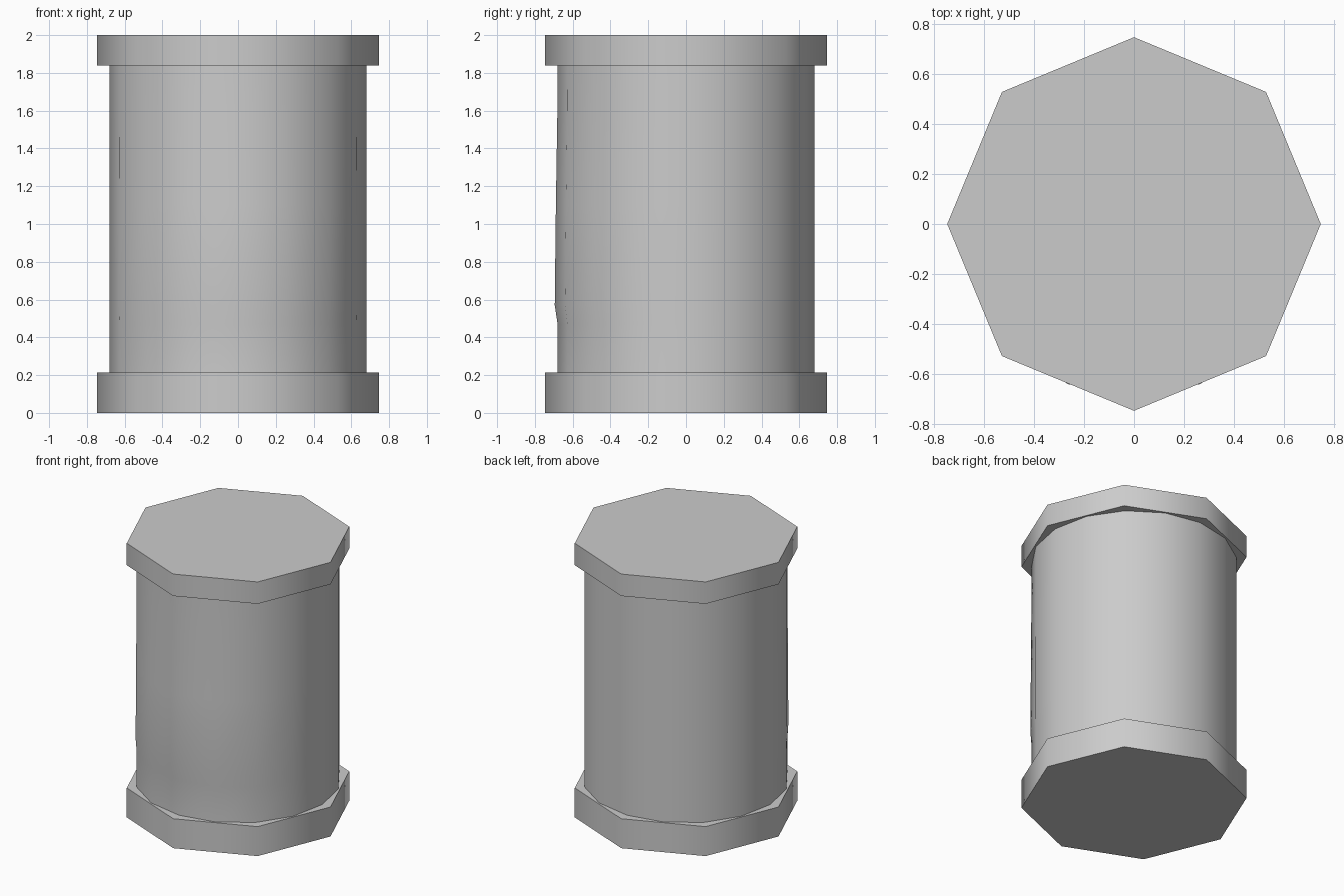
import bpy
import bmesh
from math import cos, sin, tau, pi, radians

cube = bpy.data.objects.get("Cube")
if cube:
    bpy.data.objects.remove(cube, do_unlink=True)

# One grey for the whole column
grey = bpy.data.materials.new("plain_grey")
grey.use_nodes = True
colour = (0.6, 0.6, 0.6, 1)
grey.diffuse_color = colour
grey.node_tree.nodes["Principled BSDF"].inputs["Base Color"].default_value = colour


def prism(name, sides, radius, levels, bulges=None):
    """Closed prism with one ring per level; bulges push the front outwards."""
    bulges = bulges or [0] * len(levels)
    bm = bmesh.new()
    rings = []
    for z, bulge in zip(levels, bulges):
        ring = []
        for i in range(sides):
            a = tau * i / sides - pi / 2
            r = radius + bulge * max(0, sin(-a)) ** 2
            ring.append(bm.verts.new((r * cos(a), r * sin(a), z)))
        rings.append(ring)
    for low, high in zip(rings, rings[1:]):
        for i in range(sides):
            j = (i + 1) % sides
            bm.faces.new((low[i], low[j], high[j], high[i]))
    bm.faces.new(rings[0][::-1])
    bm.faces.new(rings[-1])
    mesh = bpy.data.meshes.new(name)
    bm.to_mesh(mesh)
    bm.free()
    mesh.materials.append(grey)
    obj = bpy.data.objects.new(name, mesh)
    bpy.context.collection.objects.link(obj)
    bpy.ops.object.select_all(action="DESELECT")
    obj.select_set(True)
    bpy.context.view_layer.objects.active = obj
    bpy.ops.object.shade_smooth_by_angle(angle=radians(50))
    return obj


# Octagonal end caps
prism("bottom_cap", 8, 0.747, [0, 0.215])
prism("top_cap", 8, 0.747, [1.84, 2])

# Round body with a very slight swelling on its front
prism("body", 16, 0.68, [0.2, 0.47, 0.57, 1.1, 1.6, 1.85],
      [0, 0, 0.015, 0.009, 0.001, 0])
